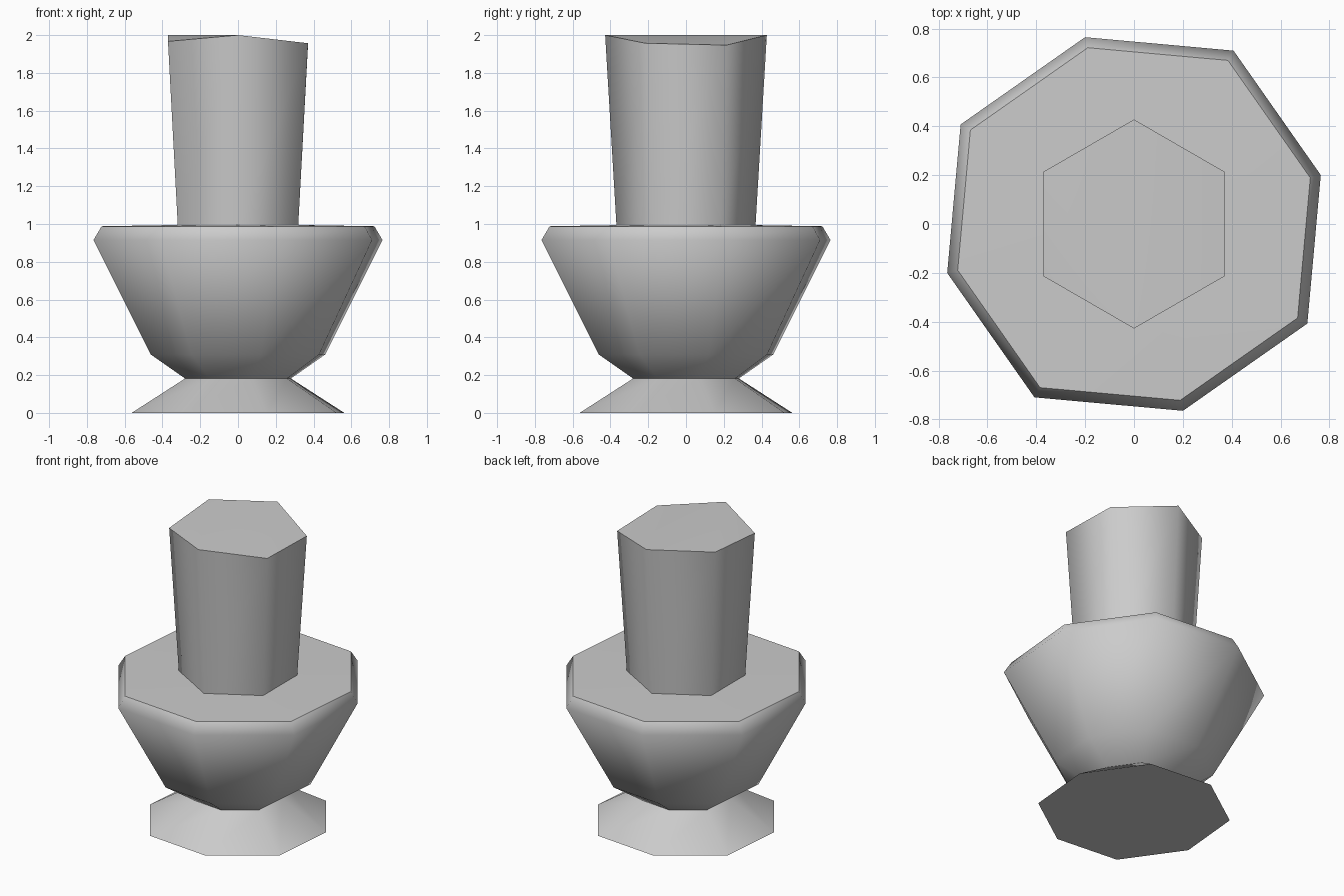
import bpy
from math import radians, cos, sin

cube = bpy.data.objects.get("Cube")
if cube:
    bpy.data.objects.remove(cube, do_unlink=True)

grey = bpy.data.materials.new("plain_grey")
grey.use_nodes = True
colour = (0.6, 0.6, 0.6, 1)
grey.diffuse_color = colour
grey.node_tree.nodes["Principled BSDF"].inputs["Base Color"].default_value = colour


def octagon(size, z):
    """Slightly uneven eight-sided ring with four-fold symmetry."""
    ring = []
    x1, y1, x2, y2 = 1, 0.262, 0.533, 0.928
    for _ in range(4):
        ring += [(x1 * size, y1 * size, z), (x2 * size, y2 * size, z)]
        x1, y1, x2, y2 = -y1, x1, -y2, x2
    return ring


def hexagon(radius, heights):
    """Six-sided ring starting at the front corner, anticlockwise."""
    return [(radius * cos(radians(60 * i - 90)),
             radius * sin(radians(60 * i - 90)), z)
            for i, z in enumerate(heights)]


def loft(name, rings, top_faces, smooth_angle):
    """Join rings from bottom to top and close both ends."""
    n = len(rings[0])
    verts = [v for ring in rings for v in ring]
    faces = [tuple(reversed(range(n)))]
    for r in range(len(rings) - 1):
        for i in range(n):
            a, b = r * n + i, r * n + (i + 1) % n
            faces.append((a, b, b + n, a + n))
    last = (len(rings) - 1) * n
    faces += [tuple(last + i for i in face) for face in top_faces]
    mesh = bpy.data.meshes.new(name)
    mesh.from_pydata(verts, [], faces)
    mesh.materials.append(grey)
    obj = bpy.data.objects.new(name, mesh)
    bpy.context.collection.objects.link(obj)
    bpy.ops.object.select_all(action='DESELECT')
    obj.select_set(True)
    bpy.context.view_layer.objects.active = obj
    bpy.ops.object.shade_smooth_by_angle(angle=radians(smooth_angle))
    return obj


# Flared foot and bevelled bowl, as one lofted body
profile = [(0.563, 0), (0.28, 0.182), (0.463, 0.31),
           (0.765, 0.915), (0.722, 0.988), (0.25, 0.996)]
loft("foot_and_bowl", [octagon(e, z) for e, z in profile],
     [tuple(range(8))], 58)

# Tapered stem with an uneven top
bottom = hexagon(0.368, [0.99] * 6)
top = hexagon(0.428, [2.0, 1.957, 1.947, 2.0, 2.0, 1.967])
loft("stem", [bottom, top], [(1, 2, 3), (0, 1, 3), (0, 3, 4), (0, 4, 5)], 65)
